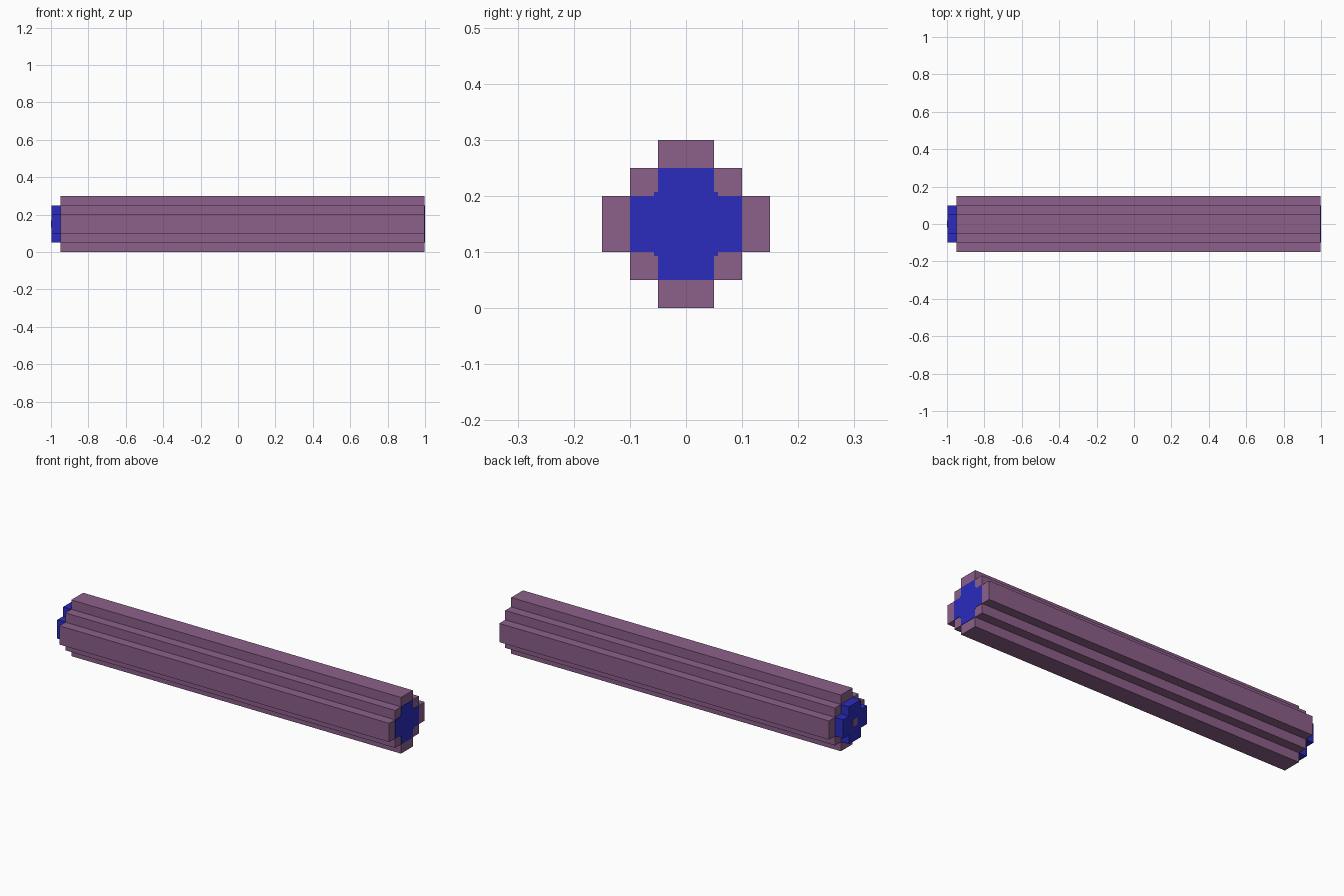
import bpy, bmesh

if "Cube" in bpy.data.objects:
    bpy.data.objects.remove(bpy.data.objects["Cube"], do_unlink=True)


def material(name, color):
    m = bpy.data.materials.new(name)
    m.use_nodes = True
    m.diffuse_color = color
    bsdf = next(n for n in m.node_tree.nodes if n.type == "BSDF_PRINCIPLED")
    bsdf.inputs["Base Color"].default_value = color
    bsdf.inputs["Roughness"].default_value = 0.8
    return m


purple = material("dusty purple", (0.262, 0.117, 0.254, 1))
blue = material("deep blue", (0.025, 0.025, 0.515, 1))

MID_Z = 0.15


def prism(name, quarter, x0, x1, mat):
    """Turn a quarter outline (y, z) through four quadrants and extrude along x."""
    outline = []
    for _ in range(4):
        outline += quarter
        quarter = [(-z, y) for y, z in quarter]
    bm = bmesh.new()
    face = bm.faces.new([bm.verts.new((x0, y, z + MID_Z)) for y, z in outline])
    ext = bmesh.ops.extrude_face_region(bm, geom=[face])
    for v in ext["geom"]:
        if isinstance(v, bmesh.types.BMVert):
            v.co.x = x1
    bmesh.ops.recalc_face_normals(bm, faces=bm.faces)
    mesh = bpy.data.meshes.new(name)
    bm.to_mesh(mesh)
    bm.free()
    mesh.materials.append(mat)
    obj = bpy.data.objects.new(name, mesh)
    bpy.context.collection.objects.link(obj)
    return obj


# Stepped outer casing
prism("casing", [(.15, .05), (.10, .05), (.10, .10), (.05, .10), (.05, .15)],
      -0.95, 0.998, purple)

# Cross-shaped cap protruding at one end
prism("end_cap", [(.10, .05), (.05, .05), (.05, .10)], -0.998, -0.95, blue)

# Small centre mark on the cap
prism("cap_centre", [(.02, .02)], -1.0, -0.998, purple)

# Painted core on the other end, with small filled inner corners
prism("core_face", [(.10, .05), (.057, .05), (.057, .057), (.05, .057), (.05, .10)],
      0.998, 1.0, blue)
